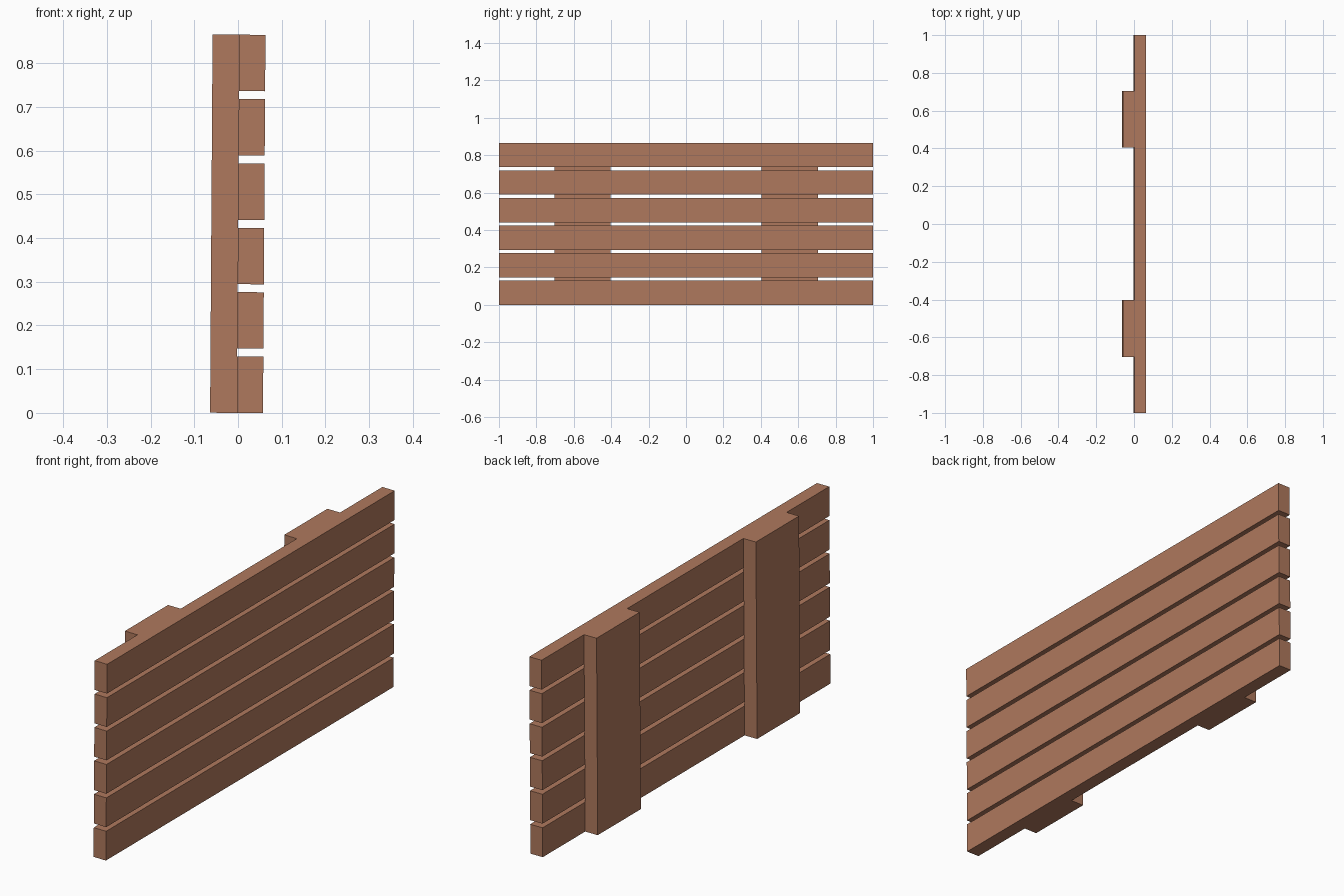
import bpy
from mathutils import Matrix, Vector

if "Cube" in bpy.data.objects:
    bpy.data.objects.remove(bpy.data.objects["Cube"])

wood = bpy.data.materials.new("reddish_wood")
wood.diffuse_color = (0.43, 0.19, 0.11, 1)
wood.use_nodes = True
wood.node_tree.nodes["Principled BSDF"].inputs["Base Color"].default_value = wood.diffuse_color

HEIGHT = 0.865
PLANKS = 6
PLANK_H = 0.129
PITCH = (HEIGHT - PLANK_H) / (PLANKS - 1)

# the whole panel leans very slightly towards +x
pivot = Vector((0, 0, HEIGHT / 2))
LEAN = Matrix.Translation(pivot) @ Matrix.Rotation(0.0066, 4, 'Y') @ Matrix.Translation(-pivot)


def board(name, x, y, z):
    """Box from (min, max) ranges on each axis, leaned with the panel."""
    bpy.ops.mesh.primitive_cube_add(size=1)
    ob = bpy.context.object
    ob.name = name
    size = [b - a for a, b in (x, y, z)]
    centre = [(a + b) / 2 for a, b in (x, y, z)]
    ob.data.transform(LEAN @ Matrix.Translation(centre) @ Matrix.Diagonal((*size, 1)))
    ob.data.materials.append(wood)
    return ob


# horizontal planks
for i in range(PLANKS):
    z = i * PITCH
    board(f"plank_{i + 1}", (0, 0.06), (-1, 1), (z, z + PLANK_H))

# vertical battens on the back
for side, y in (("left", -0.553), ("right", 0.555)):
    board(f"batten_{side}", (-0.061, 0), (y - 0.15, y + 0.15), (0, HEIGHT))
